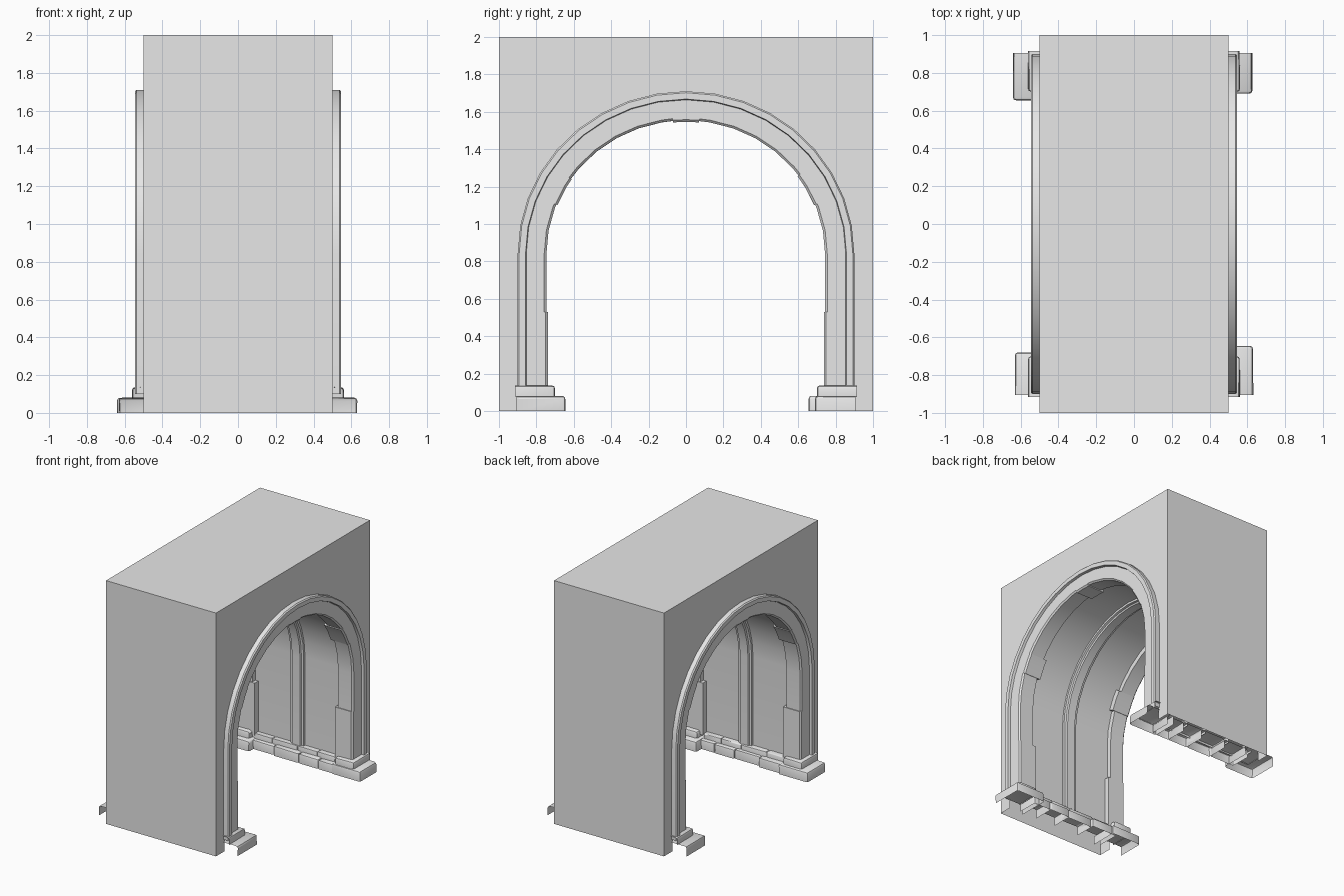
import bpy, bmesh, math, random

random.seed(4)
cube = bpy.data.objects.get("Cube")
if cube:
    bpy.data.objects.remove(cube, do_unlink=True)

stone_mat = bpy.data.materials.new("pale grey stone")
stone_mat.use_nodes = True
GREY = (0.8, 0.8, 0.8, 1)
stone_mat.diffuse_color = GREY
stone_mat.node_tree.nodes["Principled BSDF"].inputs["Base Color"].default_value = GREY

SPRING, FOOT, SEGMENTS = 0.84, 0.1, 18


def finish(bm, name):
    mesh = bpy.data.meshes.new(name)
    bm.to_mesh(mesh)
    bm.free()
    obj = bpy.data.objects.new(name, mesh)
    bpy.context.collection.objects.link(obj)
    mesh.materials.append(stone_mat)
    bpy.ops.object.select_all(action="DESELECT")
    obj.select_set(True)
    bpy.context.view_layer.objects.active = obj
    bpy.ops.object.shade_smooth_by_angle(angle=math.radians(28))
    return obj


def arch_point(u, r, foot=FOOT):
    """u runs 0-1 up one jamb, 1-2 over the arch, 2-3 down the other jamb."""
    if u <= 1:
        return r, foot + (SPRING - foot) * u
    if u >= 2:
        return -r, foot + (SPRING - foot) * (3 - u)
    a = math.pi * (u - 1)
    return r * math.cos(a), SPRING + (r - 0.03) * math.sin(a)


def stations(start=0.0, end=3.0):
    knots = [0, 3] + [1 + i / SEGMENTS for i in range(SEGMENTS + 1)]
    return [start] + sorted(k for k in knots if start + 0.005 < k < end - 0.005) + [end]


def sweep(bm, profile, start=0.0, end=3.0, caps=False, side=1):
    """Carry a (radius, x) profile along the arch."""
    rows = []
    for u in stations(start, end):
        row = []
        for r, x in profile:
            y, z = arch_point(u, r)
            row.append(bm.verts.new((x * side, y, z)))
        rows.append(row)
    for a, b in zip(rows, rows[1:]):
        for i in range(len(profile) - 1):
            face = (a[i], a[i + 1], b[i + 1], b[i])
            bm.faces.new(face if side > 0 else face[::-1])
    if caps:
        bm.faces.new(rows[0][::-side])
        bm.faces.new(rows[-1][::side])


def stone(bm, x0, x1, y0, y1, z0, z1, side, bevel=0.013):
    """Worn stone, open underneath and at the back."""
    part = bmesh.new()
    bmesh.ops.create_cube(part, size=1)
    for v in part.verts:
        v.co.x = x1 if v.co.x > 0 else x0
        v.co.y = side * (y1 if v.co.y > 0 else y0)
        v.co.z = z1 if v.co.z > 0 else z0
    bmesh.ops.recalc_face_normals(part, faces=part.faces)
    part.normal_update()
    hidden = [f for f in part.faces if f.normal.z < -0.5 or f.normal.y * side > 0.5]
    bmesh.ops.delete(part, geom=hidden, context="FACES")
    edges = [e for e in part.edges if not e.is_boundary]
    bmesh.ops.bevel(part, geom=edges, offset=bevel, segments=2, profile=0.5, affect="EDGES")
    # slight hand-cut wobble
    for v in part.verts:
        v.co.x += random.uniform(-0.002, 0.002)
        v.co.z += random.uniform(-0.002, 0.002) if v.co.z > 0.02 else 0
    temp = bpy.data.meshes.new("temp")
    part.to_mesh(temp)
    part.free()
    bm.from_mesh(temp)
    bpy.data.meshes.remove(temp)


# Outer block: arched faces, flat sides and top, no underside
bm = bmesh.new()
outline = [(1, 0), (1, 2), (-1, 2), (-1, 0)]
outline += [arch_point(u, 0.89, 0) for u in reversed(stations())]
loops = []
for x in (0.5, -0.5):
    loop = [bm.verts.new((x, y, z)) for y, z in outline]
    bm.faces.new(loop if x > 0 else loop[::-1])
    loops.append(loop)
for i in range(3):
    bm.faces.new((loops[0][i], loops[1][i], loops[1][i + 1], loops[0][i + 1]))
finish(bm, "wall_block")

# Barrel vault lining
bm = bmesh.new()
sweep(bm, [(0.785, 0.5), (0.785, -0.5)])
finish(bm, "vault_lining")

# Rib across the middle of the vault
bm = bmesh.new()
sweep(bm, [(0.79, 0.06), (0.768, 0.06), (0.765, 0.042), (0.754, 0.036),
           (0.754, -0.036), (0.765, -0.042), (0.768, -0.06), (0.79, -0.06)])
finish(bm, "vault_rib")

for side, label in ((1, "left"), (-1, "right")):
    # Raised moulding round the opening
    bm = bmesh.new()
    sweep(bm, [(0.9, 0.49), (0.9, 0.537), (0.892, 0.546), (0.858, 0.546), (0.853, 0.52)], side=side)
    finish(bm, label + "_arch_moulding")

    # Dressed stones lining the edge of the opening
    bm = bmesh.new()
    breaks = [0, 0.58, 1.12, 1.2, 1.47, 1.53, 1.81, 1.88, 2.42, 3]
    for i, (u0, u1) in enumerate(zip(breaks, breaks[1:])):
        r = 0.738 + 0.007 * (i % 2) + random.uniform(-0.002, 0.002)
        back = 0.365 + 0.025 * (i % 2)
        sweep(bm, [(0.86, 0.525), (r + 0.012, 0.525), (r, 0.514), (r, back), (0.79, back)],
              u0, u1, True, side)
    finish(bm, label + "_arch_stones")

# Footings along both inner walls
corner_depth = {(1, 1): (0.625, 0.69), (-1, 1): (0.64, 0.655),
                (-1, -1): (0.63, 0.68), (1, -1): (0.63, 0.645)}
for side, label in ((1, "back"), (-1, "front")):
    bm = bmesh.new()
    cuts = [-0.4, -0.17, 0.06, 0.24, 0.4]
    for x0, x1 in zip(cuts, cuts[1:]):
        front = 0.705 + random.uniform(-0.01, 0.01)
        stone(bm, x0, x1, front, 0.88, 0, 0.075 + random.uniform(-0.004, 0.004), side)
        stone(bm, x0 - 0.04, x1 - 0.04, 0.742, 0.88, 0.06, 0.115, side, 0.009)
    finish(bm, label + "_footing")

    bm = bmesh.new()
    for end in (1, -1):
        reach, front = corner_depth[(end, side)]
        for inner, outer, y0, y1, z0, z1 in ((0.36, reach, front, 0.905, 0, 0.08),
                                             (0.39, 0.56, 0.7, 0.915, 0.075, 0.135)):
            x0, x1 = sorted((inner * end, outer * end))
            stone(bm, x0, x1, y0, y1, z0, z1, side, 0.016)
    finish(bm, label + "_corner_stones")
